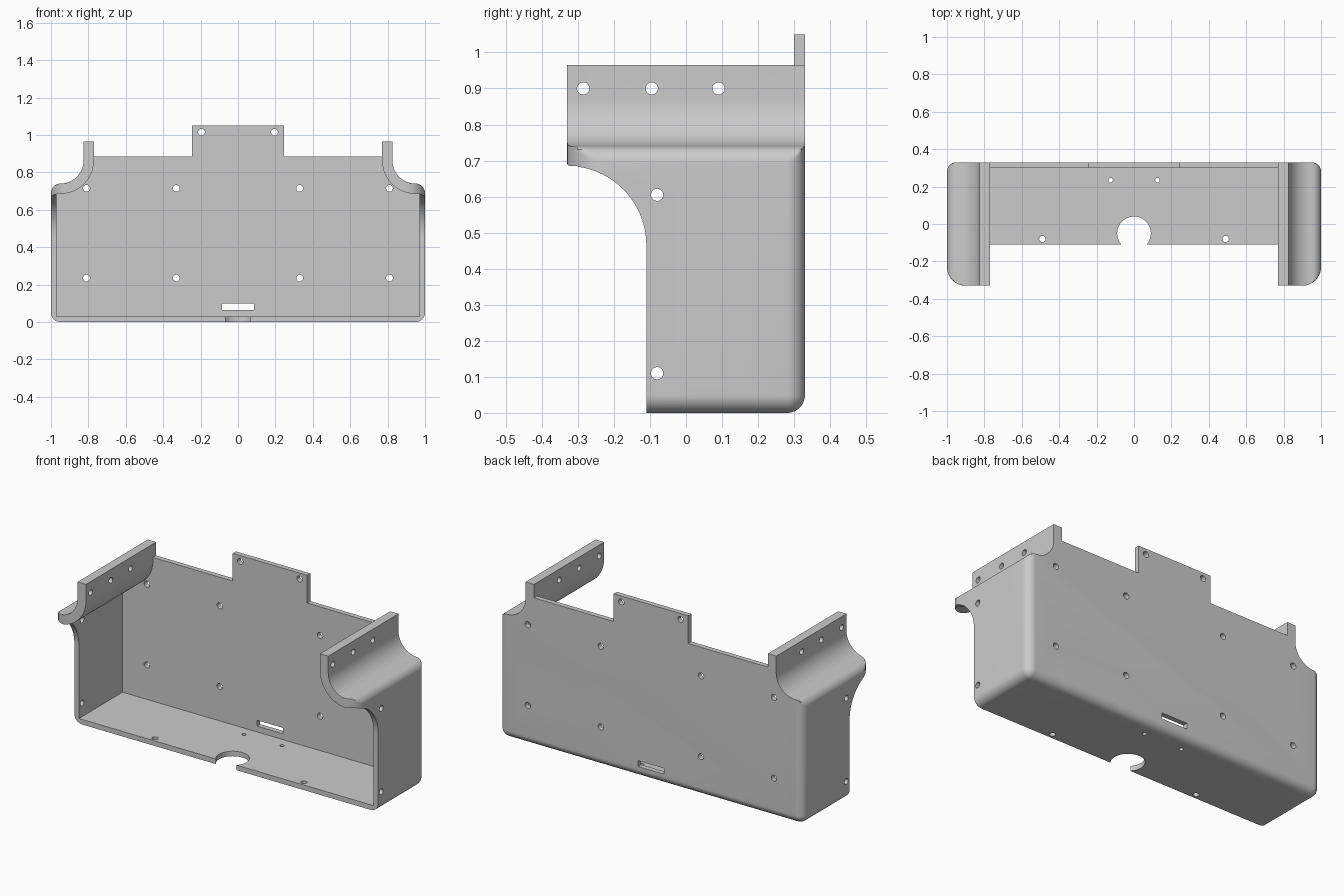
import bpy, bmesh
from math import sin, cos, pi, radians

if "Cube" in bpy.data.objects:
    bpy.data.objects.remove(bpy.data.objects["Cube"])

R = 0.05          # outer corner radius
WALL = 0.03       # wall thickness


def arc(cx, cz, r, a0, a1, n=10):
    return [(cx + r * cos(radians(a0 + (a1 - a0) * i / n)),
             cz + r * sin(radians(a0 + (a1 - a0) * i / n))) for i in range(n + 1)]


def mirrored(half):
    return half + [(-x, z) for x, z in reversed(half)]


def loft(name, solids):
    """Each solid is a list of rings; rings are skinned and capped."""
    bm = bmesh.new()
    for rings in solids:
        vs = [[bm.verts.new(p) for p in ring] for ring in rings]
        n = len(vs[0])
        for a, b in zip(vs, vs[1:]):
            for i in range(n):
                bm.faces.new((a[i], a[(i + 1) % n], b[(i + 1) % n], b[i]))
        bm.faces.new(vs[0])
        bm.faces.new(vs[-1])
    bmesh.ops.remove_doubles(bm, verts=bm.verts, dist=1e-5)
    bmesh.ops.recalc_face_normals(bm, faces=bm.faces)
    me = bpy.data.meshes.new(name)
    bm.to_mesh(me)
    bm.free()
    ob = bpy.data.objects.new(name, me)
    bpy.context.collection.objects.link(ob)
    return ob


def prism(pts, axis, lo, hi):
    """Two rings: a 2D outline pushed along x, y or z."""
    place = {'x': lambda p, t: (t, p[0], p[1]),
             'y': lambda p, t: (p[0], t, p[1]),
             'z': lambda p, t: (p[0], p[1], t)}[axis]
    return [[place(p, t) for p in pts] for t in (lo, hi)]


def hole(u, v, r, axis, lo, hi, n=32):
    return prism(arc(u, v, r, 0, 360 * (n - 1) / n, n - 1), axis, lo, hi)


# Outer body cross-section: rounded sides, concave shoulders, straps, back tab
def section(inset, clip):
    half = arc(1 - R, R, R - inset, -90, 0)
    half += arc(0.95, 0.69, 0.05, 0, 90)
    half += arc(0.95, 0.865, 0.125, 270, 180, 20)[1:]
    half = [(min(x, 1 - clip), z) for x, z in half]
    half += [(0.825, 0.965), (0.77, 0.965), (0.77, 0.885),
             (0.245, 0.885), (0.245, 1.05)]
    return mirrored(half)


rings = []
N = 10
for i in range(N, -1, -1):      # rounded front corners of the shoulders
    a = pi / 2 * i / N
    y = -0.23 - 0.1 * sin(a)
    rings.append([(x, y, z) for x, z in section(0, 0.1 * (1 - cos(a)))])
for i in range(N + 1):          # rounded back edges
    a = pi / 2 * i / N
    d = R * (1 - cos(a))
    y = 0.33 - R + R * sin(a)
    rings.append([(x, y, z) for x, z in section(d, d)])
body = loft("holder_shell", [rings])

# Inner cavity
inner = [(1 - WALL, WALL), (1 - WALL, 0.685)]
inner += arc(0.95, 0.865, 0.18, 270, 180, 20) + [(0.77, 1.2)]
cavity = loft("cavity_cutter", [prism(mirrored(inner), 'y', -1, 0.33 - WALL)])

# Front cut that leaves the shoulders overhanging
front = [(-0.6, -0.2), (-0.11, -0.2)]
front += arc(-0.33, 0.465, 0.22, 0, 90, 20) + [(-0.6, 0.685 + 0.003)]
front_cut = loft("front_cutter", [prism(front, 'x', -1.5, 1.5)])

# Screw holes, slot and cable opening
cuts = []
for s in (-1, 1):
    for x, z in ((0.81, 0.715), (0.33, 0.715), (0.81, 0.235),
                 (0.33, 0.235), (0.195, 1.015)):
        cuts.append(hole(s * x, z, 0.018, 'y', 0.2, 0.5))
    cuts.append(hole(s * 0.125, 0.235, 0.012, 'z', -0.1, 0.06))
    cuts.append(hole(s * 0.49, -0.08, 0.017, 'z', -0.1, 0.06))
for y, z in ((-0.08, 0.605), (-0.08, 0.11),
             (-0.285, 0.9), (-0.095, 0.9), (0.09, 0.9)):
    cuts.append(hole(y, z, 0.017, 'x', -1.5, 1.5))
cuts.append(hole(0, -0.05, 0.09, 'z', -0.1, 0.06, 48))
cuts.append(prism([(-0.085, 0.065), (0.085, 0.065), (0.085, 0.1), (-0.085, 0.1)],
                  'y', 0.2, 0.5))
holes = loft("hole_cutter", cuts)

# Apply the cuts and shade
bpy.context.view_layer.objects.active = body
body.select_set(True)
for cutter in (cavity, front_cut, holes):
    m = body.modifiers.new(cutter.name, 'BOOLEAN')
    m.operation = 'DIFFERENCE'
    m.solver = 'EXACT'
    m.object = cutter
    bpy.ops.object.modifier_apply(modifier=m.name)
    bpy.data.objects.remove(cutter)
bpy.ops.object.shade_smooth_by_angle(angle=radians(30))
